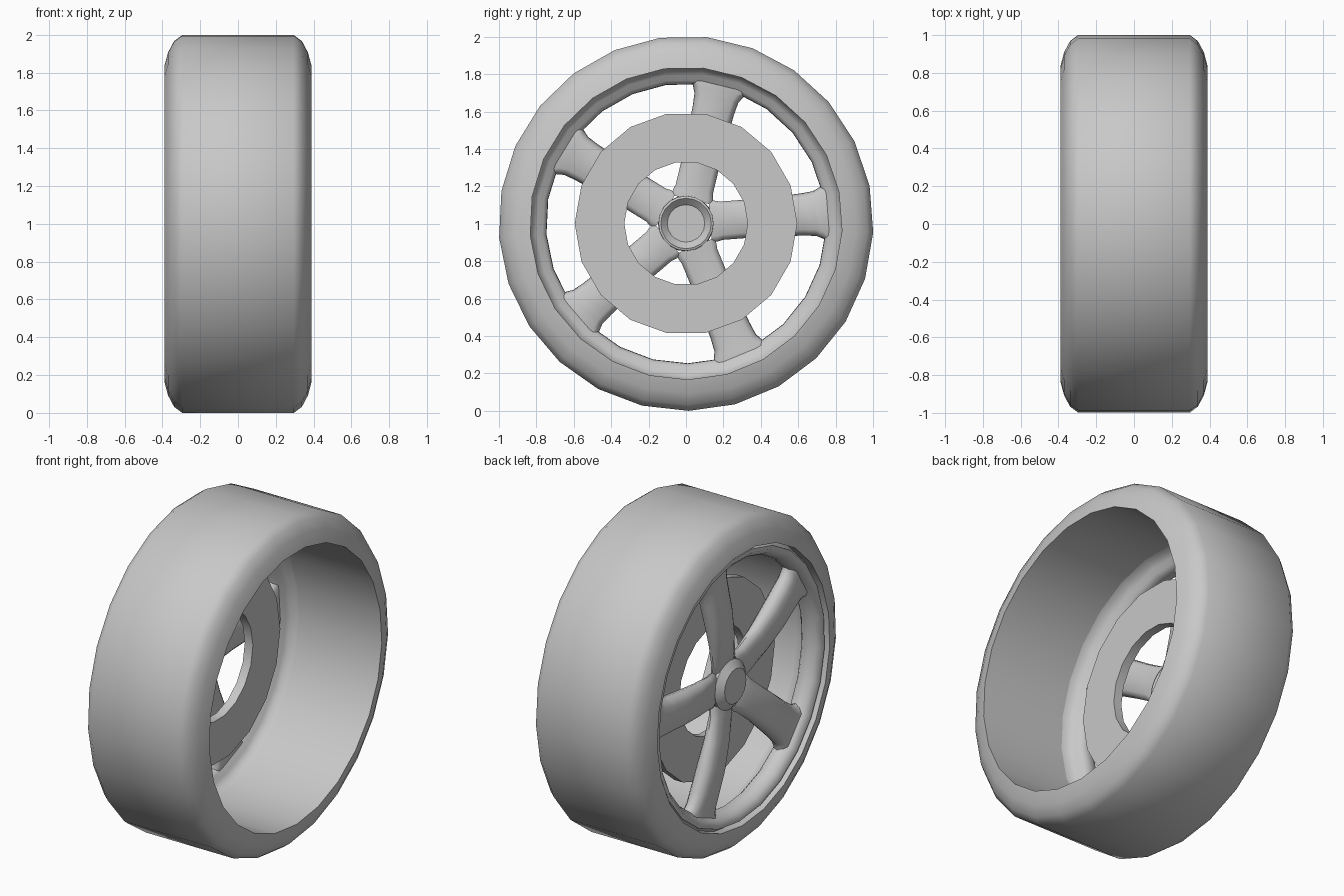
import bpy, bmesh, math
from mathutils import Matrix, Vector

cube = bpy.data.objects.get("Cube")
if cube:
    bpy.data.objects.remove(cube, do_unlink=True)

AXLE = 1.002                      # axle height
PHASE = math.radians(-2.8)        # turn of the tyre facets
SPOKE_PHASE = math.radians(4.4)
GRAY = (0.58, 0.58, 0.58, 1)

gray = bpy.data.materials.new("plain gray")
gray.use_nodes = True
gray.diffuse_color = GRAY
gray.node_tree.nodes["Principled BSDF"].inputs["Base Color"].default_value = GRAY


def finish(name, bm, angle):
    bmesh.ops.recalc_face_normals(bm, faces=bm.faces)
    mesh = bpy.data.meshes.new(name)
    bm.to_mesh(mesh)
    bm.free()
    mesh.materials.append(gray)
    obj = bpy.data.objects.new(name, mesh)
    bpy.context.collection.objects.link(obj)
    bpy.ops.object.select_all(action='DESELECT')
    obj.select_set(True)
    bpy.context.view_layer.objects.active = obj
    bpy.ops.object.shade_smooth_by_angle(angle=math.radians(angle))


def skin(bm, rings, loop):
    """Join rings of vertices with quads; close the last ring to the first or cap the ends."""
    n = len(rings[0])
    pairs = list(zip(rings, rings[1:]))
    if loop:
        pairs.append((rings[-1], rings[0]))
    for a, b in pairs:
        for i in range(n):
            j = (i + 1) % n
            bm.faces.new((a[i], a[j], b[j], b[i]))
    if not loop:
        bm.faces.new(rings[0])
        bm.faces.new(rings[-1])


def revolve(name, profile, sides, phase=0.0, loop=True, angle=35):
    """Spin (x, radius) points round the axle."""
    bm = bmesh.new()
    turns = [phase + math.tau * i / sides for i in range(sides)]
    rings = [[bm.verts.new((x, r * math.cos(t), AXLE + r * math.sin(t))) for t in turns]
             for x, r in profile]
    skin(bm, rings, loop)
    finish(name, bm, angle)


# Tyre: rounded shoulders, open at the inner side
shoulder = [(0.39, 0.835), (0.37, 0.91), (0.338, 0.97), (0.295, AXLE)]
tyre = shoulder + [(-x, r) for x, r in reversed(shoulder)]
revolve("tyre", tyre + [(-0.3, 0.835), (0.0, 0.835)], 25, PHASE, angle=50)

# Rim: shallow floor at the end of the barrel, window edge and outer lip
revolve("rim", [(-0.17, 0.836), (-0.21, 0.826), (-0.232, 0.80), (-0.245, 0.77),
                (-0.265, 0.75), (-0.31, 0.748), (-0.345, 0.765), (-0.375, 0.795),
                (-0.37, 0.815), (-0.35, 0.82), (-0.34, 0.836)], 25, PHASE, angle=60)

# Hub: bevelled cap outside, conical recess inside
revolve("hub", [(-0.275, 0.10), (-0.24, 0.135), (-0.245, 0.147), (-0.30, 0.15),
                (-0.335, 0.105)], 20, loop=False)

# Flat brake disc behind the spokes
revolve("brake_disc", [(-0.13, 0.595), (-0.185, 0.595), (-0.185, 0.33), (-0.13, 0.33)], 18)

# Spokes: radius, outer face x, inner face x, width; bowed outwards and flared at both ends
stations = [(0.13, -0.295, -0.255, 0.22), (0.16, -0.305, -0.255, 0.22),
            (0.19, -0.315, -0.255, 0.205), (0.33, -0.34, -0.255, 0.205),
            (0.48, -0.35, -0.25, 0.215), (0.62, -0.345, -0.245, 0.225),
            (0.69, -0.34, -0.245, 0.24), (0.73, -0.335, -0.245, 0.28),
            (0.755, -0.335, -0.248, 0.34), (0.79, -0.335, -0.255, 0.35)]
bm = bmesh.new()
for k in range(5):
    spin = Matrix.Rotation(SPOKE_PHASE + math.tau * k / 5, 3, 'X')
    rings = []
    for r, front, back, width in stations:
        h = width / 2
        depth = back - front
        half = [(front, h * 0.6), (front + depth * 0.2, h * 0.85),
                (front + depth * 0.5, h), (back - depth * 0.2, h * 0.92), (back, h * 0.72)]
        section = half + [(x, -w) for x, w in reversed(half)]
        rings.append([bm.verts.new(spin @ Vector((x, r, w)) + Vector((0, 0, AXLE)))
                      for x, w in section])
    skin(bm, rings, False)
finish("spokes", bm, 50)
